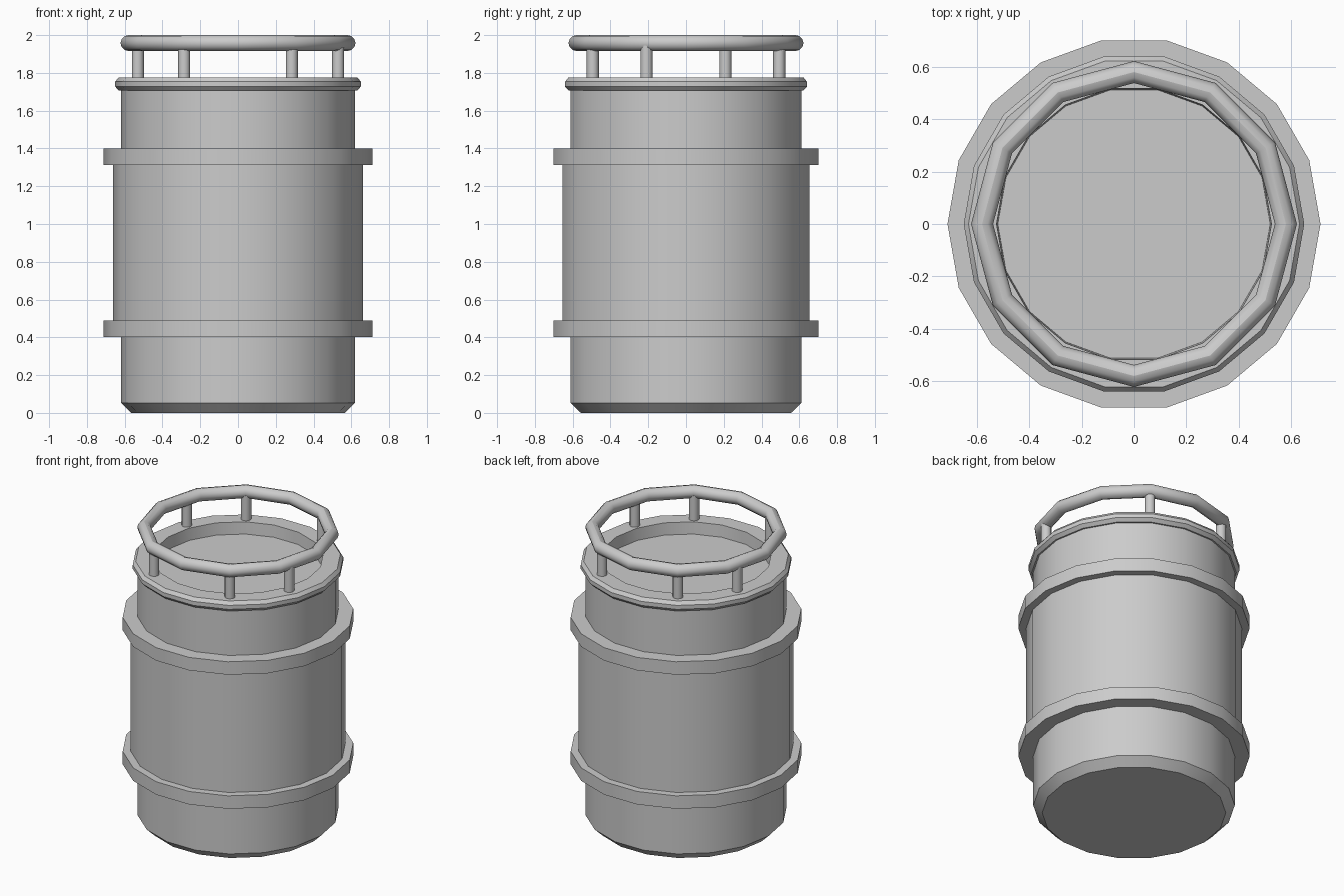
import bpy
import bmesh
from math import cos, sin, pi, radians

if "Cube" in bpy.data.objects:
    bpy.data.objects.remove(bpy.data.objects["Cube"])

SIDES = 18


def smooth(obj, angle):
    bpy.ops.object.select_all(action='DESELECT')
    obj.select_set(True)
    bpy.context.view_layer.objects.active = obj
    bpy.ops.object.shade_smooth_by_angle(angle=radians(angle))


def lathe(name, profile, closed=False):
    """Spin (radius, z) points round z; open profiles get end caps."""
    bm = bmesh.new()
    rings = [[bm.verts.new((r * cos(2 * pi * i / SIDES), r * sin(2 * pi * i / SIDES), z))
              for i in range(SIDES)] for r, z in profile]
    pairs = list(zip(rings, rings[1:]))
    if closed:
        pairs.append((rings[-1], rings[0]))
    else:
        bm.faces.new(rings[0])
        bm.faces.new(rings[-1])
    for a, b in pairs:
        for i in range(SIDES):
            j = (i + 1) % SIDES
            bm.faces.new((a[i], a[j], b[j], b[i]))
    bmesh.ops.recalc_face_normals(bm, faces=bm.faces)
    mesh = bpy.data.meshes.new(name)
    bm.to_mesh(mesh)
    bm.free()
    obj = bpy.data.objects.new(name, mesh)
    bpy.context.collection.objects.link(obj)
    smooth(obj, 30)
    return obj


# Drum: chamfered foot, thicker middle, rolled lip and recessed lid
lathe("drum_body", [
    (0.565, 0), (0.62, 0.053), (0.62, 0.45), (0.663, 0.45), (0.663, 1.35),
    (0.62, 1.35), (0.62, 1.706), (0.63, 1.706), (0.65, 1.727), (0.65, 1.754),
    (0.632, 1.776), (0.525, 1.776), (0.52, 1.695)])

# Two hoops round the drum
for name, z in (("lower_hoop", 0.402), ("upper_hoop", 1.312)):
    lathe(name, [(0.61, z), (0.712, z), (0.712, z + 0.088), (0.61, z + 0.088)], closed=True)

# Top handrail
bpy.ops.mesh.primitive_torus_add(major_segments=12, minor_segments=12, major_radius=0.58,
                                 minor_radius=0.042, location=(0, 0, 1.958))
rail = bpy.context.object
rail.name = "top_rail"
smooth(rail, 31)

# Six rail posts, unevenly spaced in opposite pairs
for i, a in enumerate((60, 120, 158.5, 240, 300, 338.5)):
    bpy.ops.mesh.primitive_cylinder_add(
        vertices=12, radius=0.032, depth=0.18,
        location=(0.57 * cos(radians(a)), 0.57 * sin(radians(a)), 1.855))
    post = bpy.context.object
    post.name = f"rail_post_{i + 1}"
    smooth(post, 31)
